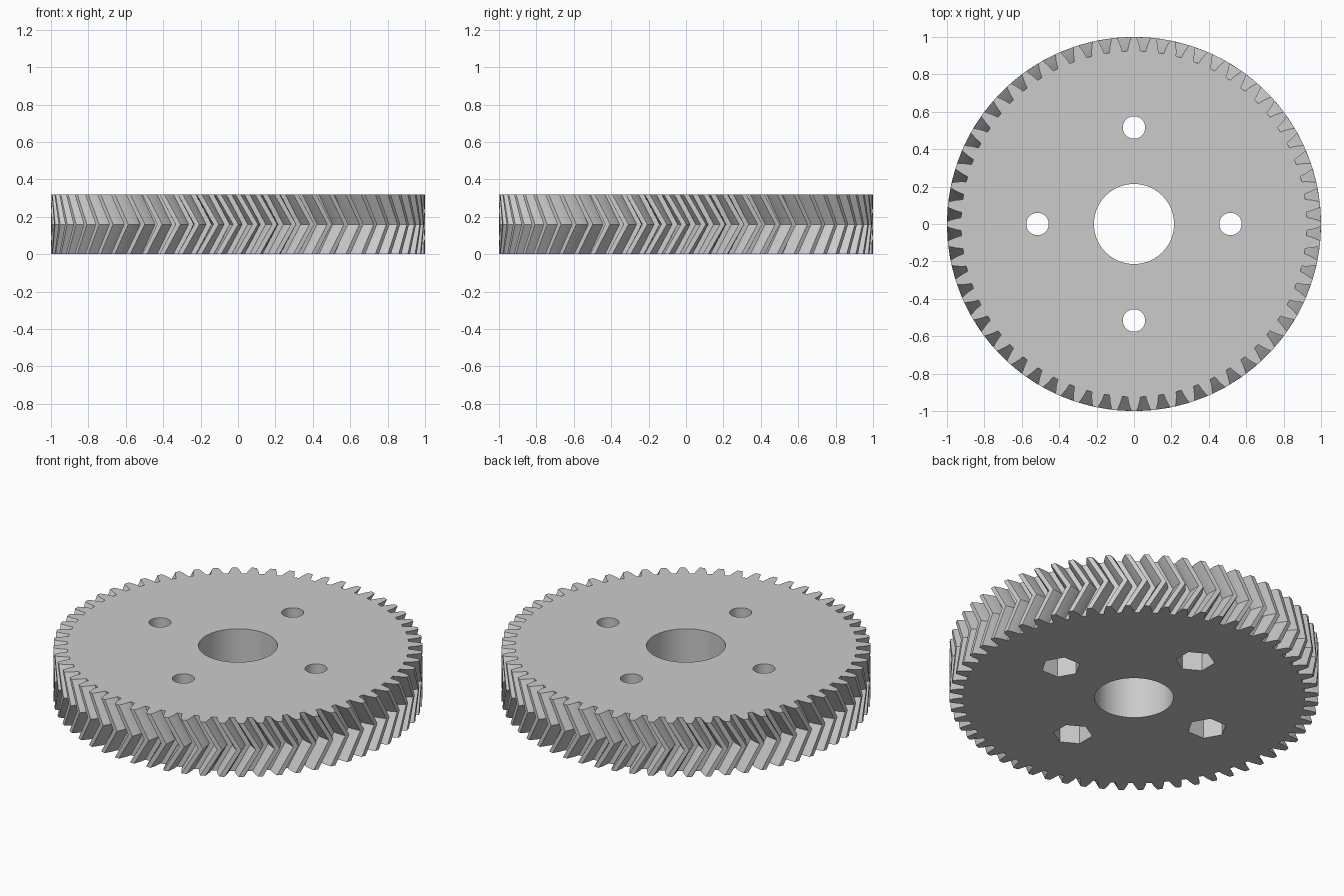
import bpy
import bmesh
from math import cos, sin, pi, radians

cube = bpy.data.objects.get("Cube")
if cube:
    bpy.data.objects.remove(cube, do_unlink=True)

TEETH = 60
HEIGHT = 0.32
TWIST = radians(5.3)
# Half of one tooth: radius and half-width in degrees, root to tip
FLANK = [(0.925, 2.1), (0.95, 1.8), (0.975, 1.35), (1.0, 0.8)]


def material(name, colour):
    mat = bpy.data.materials.new(name)
    mat.use_nodes = True
    mat.diffuse_color = colour
    mat.node_tree.nodes["Principled BSDF"].inputs["Base Color"].default_value = colour
    return mat


def gear_outline():
    """Polar points of the toothed rim, counter-clockwise."""
    points = []
    for i in range(TEETH):
        centre = 2 * pi * i / TEETH
        points += [(r, centre - radians(a)) for r, a in FLANK]
        points += [(r, centre + radians(a)) for r, a in reversed(FLANK)]
    return points


def make_gear():
    """Stack three outlines, the middle one turned, to form V-shaped teeth."""
    bm = bmesh.new()
    outline = gear_outline()
    rings = []
    for z, turn in ((0, 0), (HEIGHT / 2, TWIST), (HEIGHT, 0)):
        rings.append([bm.verts.new((r * cos(a + turn), r * sin(a + turn), z))
                      for r, a in outline])
    count = len(outline)
    for low, high in zip(rings, rings[1:]):
        for i in range(count):
            j = (i + 1) % count
            bm.faces.new((low[i], low[j], high[j], high[i]))
    bm.faces.new(reversed(rings[0]))
    bm.faces.new(rings[-1])
    mesh = bpy.data.meshes.new("herringbone_gear")
    bm.to_mesh(mesh)
    bm.free()
    obj = bpy.data.objects.new("herringbone_gear", mesh)
    bpy.context.collection.objects.link(obj)
    return obj


def cut(target, sides, radius, x, y, bottom, top, turn=0):
    """Bore a straight prism out of the target."""
    bpy.ops.mesh.primitive_cylinder_add(
        vertices=sides, radius=radius, depth=top - bottom,
        location=(x, y, (top + bottom) / 2), rotation=(0, 0, turn))
    cutter = bpy.context.object
    cutter.name = "hole_cutter"
    cutter.hide_render = True
    mod = target.modifiers.new("bore", "BOOLEAN")
    mod.operation = "DIFFERENCE"
    mod.solver = "EXACT"
    mod.object = cutter
    bpy.context.view_layer.objects.active = target
    bpy.ops.object.modifier_apply(modifier=mod.name)
    bpy.data.objects.remove(cutter, do_unlink=True)


gear = make_gear()

# Central shaft bore
cut(gear, 72, 0.214, 0, 0, -0.1, HEIGHT + 0.1)

# Four bolt holes, each with a hexagonal nut pocket underneath
for k in range(4):
    angle = k * pi / 2
    x, y = 0.516 * cos(angle), 0.516 * sin(angle)
    cut(gear, 48, 0.06, x, y, -0.1, HEIGHT + 0.1)
    cut(gear, 6, 0.107, x, y, -0.1, HEIGHT / 2, angle + pi / 2)

gear.data.materials.clear()
gear.data.materials.append(material("plain_grey", (0.6, 0.6, 0.6, 1)))

# Smooth bores, crisp teeth
bpy.ops.object.select_all(action="DESELECT")
gear.select_set(True)
bpy.context.view_layer.objects.active = gear
bpy.ops.object.shade_smooth_by_angle(angle=radians(9))
